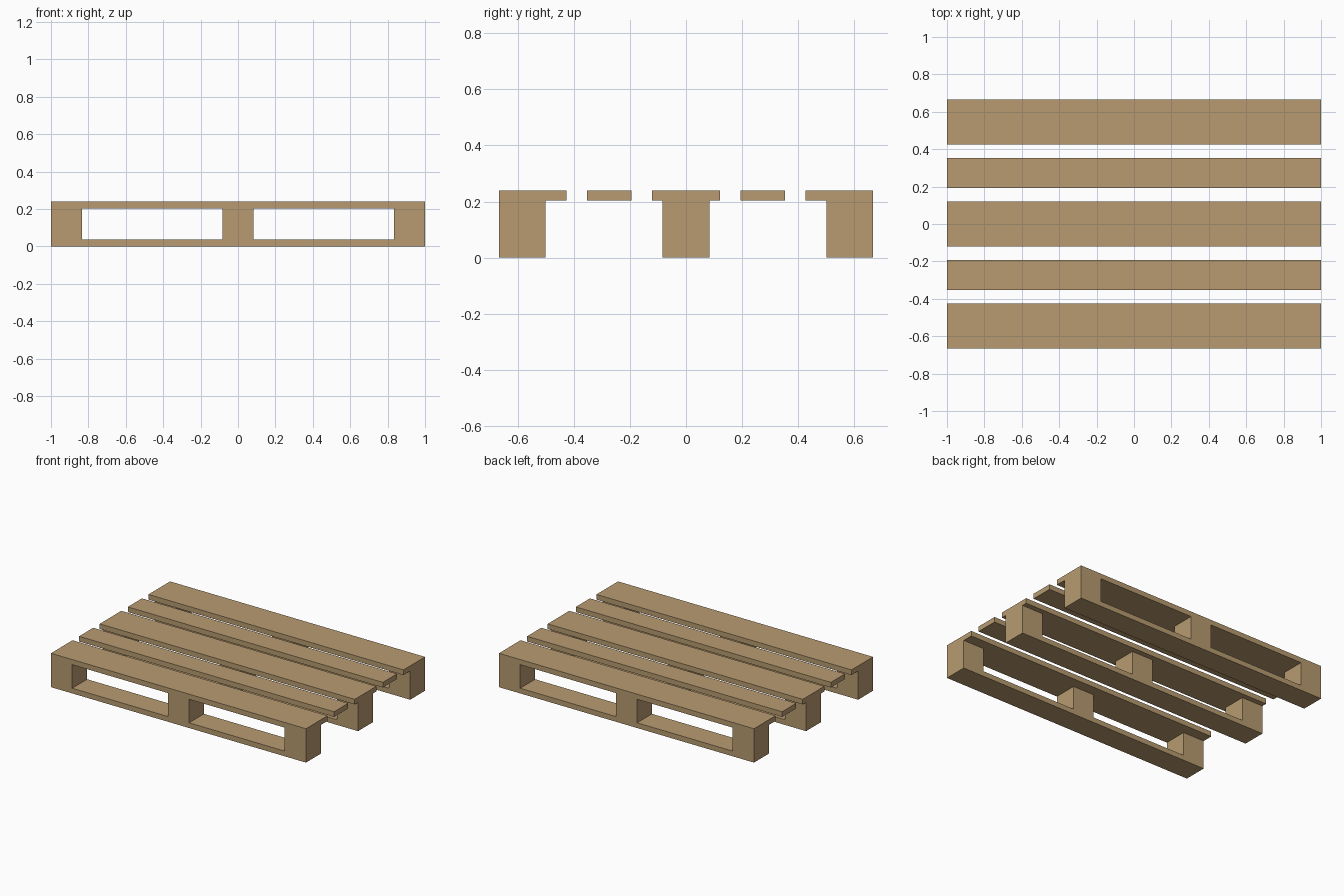
import bpy, bmesh

if "Cube" in bpy.data.objects:
    bpy.data.objects.remove(bpy.data.objects["Cube"])

# Key dimensions
LENGTH, HALF_DEPTH = 1.0, 0.6667
BOARD = 0.0367            # board thickness
HEIGHT = 0.24
DECK_Z = HEIGHT - BOARD   # underside of the deck
BLOCK = 0.1667            # block width
WIDE, NARROW = 0.2417, 0.1583

wood = bpy.data.materials.new("pale_wood")
wood.diffuse_color = (0.48, 0.33, 0.165, 1)
wood.use_nodes = True
wood.node_tree.nodes["Principled BSDF"].inputs["Base Color"].default_value = wood.diffuse_color


def solid(name, xs, ys, zs, filled):
    """Skin the filled cells of a box grid, leaving no internal faces."""
    bm = bmesh.new()
    axes = (xs, ys, zs)
    size = [len(a) - 1 for a in axes]
    verts = {}

    def is_full(c):
        return all(0 <= c[a] < size[a] for a in range(3)) and filled(*c)

    def vert(c):
        if c not in verts:
            verts[c] = bm.verts.new([axes[a][c[a]] for a in range(3)])
        return verts[c]

    for i in range(size[0]):
        for j in range(size[1]):
            for k in range(size[2]):
                cell = (i, j, k)
                if not is_full(cell):
                    continue
                for a in range(3):
                    b, c = (a + 1) % 3, (a + 2) % 3
                    for side in (0, 1):
                        near = list(cell)
                        near[a] += 2 * side - 1
                        if is_full(near):
                            continue
                        corners = []
                        for u, v in ((0, 0), (1, 0), (1, 1), (0, 1)):
                            p = list(cell)
                            p[a] += side
                            p[b] += u
                            p[c] += v
                            corners.append(vert(tuple(p)))
                        bm.faces.new(corners if side else corners[::-1])
    mesh = bpy.data.meshes.new(name)
    bm.to_mesh(mesh)
    bm.free()
    mesh.materials.append(wood)
    obj = bpy.data.objects.new(name, mesh)
    bpy.context.collection.objects.link(obj)


# Runners: bottom board, three blocks and a wide deck board in one piece
h = BLOCK / 2
runner_x = [-LENGTH, -LENGTH + BLOCK, -h, h, LENGTH - BLOCK, LENGTH]
runner_z = [0, BOARD, DECK_Z, HEIGHT]
runners = {  # y steps, and which step carries the blocks
    "front_runner": ([-HALF_DEPTH, -HALF_DEPTH + BLOCK, -HALF_DEPTH + WIDE], 0),
    "middle_runner": ([-WIDE / 2, -h, h, WIDE / 2], 1),
    "back_runner": ([HALF_DEPTH - WIDE, HALF_DEPTH - BLOCK, HALF_DEPTH], 1),
}
for name, (ys, leg) in runners.items():
    solid(name, runner_x, ys, runner_z,
          lambda i, j, k: k == 2 or (j == leg and (k == 0 or i % 2 == 0)))

# Narrow deck boards, centred between the wide ones
mid = (WIDE / 2 + HALF_DEPTH - WIDE) / 2
for name, y in (("front_slat", -mid), ("back_slat", mid)):
    solid(name, [-LENGTH, LENGTH], [y - NARROW / 2, y + NARROW / 2],
          [DECK_Z, HEIGHT], lambda i, j, k: True)
